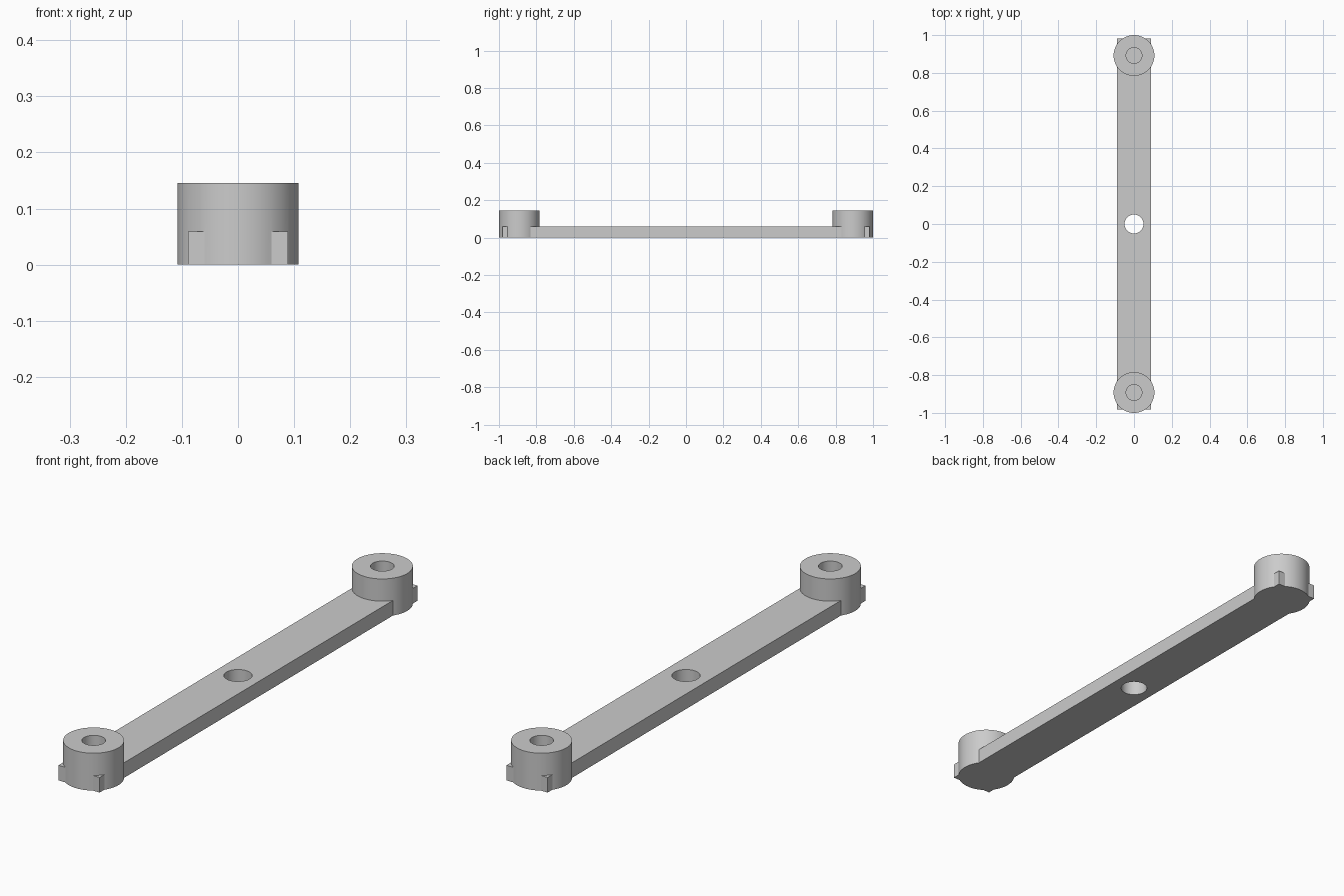
import bpy
import math

cube = bpy.data.objects.get("Cube")
if cube:
    bpy.data.objects.remove(cube, do_unlink=True)

# Main dimensions
BAR_WIDTH, BAR_LENGTH, BAR_HEIGHT = 0.178, 1.964, 0.059
BOSS_RADIUS, BOSS_HEIGHT, BOSS_Y = 0.108, 0.146, 0.892
BORE_RADIUS, CENTRE_RADIUS = 0.042, 0.05

grey = bpy.data.materials.new("light_grey")
grey.use_nodes = True
colour = (0.6, 0.6, 0.6, 1)
grey.diffuse_color = colour
grey.node_tree.nodes["Principled BSDF"].inputs["Base Color"].default_value = colour


def cylinder(name, radius, bottom, top, y=0):
    bpy.ops.mesh.primitive_cylinder_add(
        vertices=64, radius=radius, depth=top - bottom,
        location=(0, y, (bottom + top) / 2))
    obj = bpy.context.object
    obj.name = name
    obj.data.materials.append(grey)
    return obj


def combine(target, tool, operation):
    mod = target.modifiers.new(operation.lower(), "BOOLEAN")
    mod.operation = operation
    mod.solver = "EXACT"
    mod.object = tool
    bpy.ops.object.select_all(action="DESELECT")
    bpy.context.view_layer.objects.active = target
    target.select_set(True)
    bpy.ops.object.modifier_apply(modifier=mod.name)
    bpy.data.objects.remove(tool, do_unlink=True)


# Flat bar
bpy.ops.mesh.primitive_cube_add(size=1, location=(0, 0, BAR_HEIGHT / 2))
bar = bpy.context.object
bar.name = "link_bar"
bar.scale = (BAR_WIDTH, BAR_LENGTH, BAR_HEIGHT)
bpy.ops.object.transform_apply(location=True, rotation=False, scale=True)
bar.data.materials.append(grey)

# Round bosses at both ends, each with a blind bore
for side in (-1, 1):
    boss = cylinder("end_boss", BOSS_RADIUS, 0, BOSS_HEIGHT, side * BOSS_Y)
    combine(bar, boss, "UNION")
    bore = cylinder("bore_cutter", BORE_RADIUS, BAR_HEIGHT, BOSS_HEIGHT + 0.1, side * BOSS_Y)
    combine(bar, bore, "DIFFERENCE")

# Through hole in the middle
combine(bar, cylinder("centre_cutter", CENTRE_RADIUS, -0.1, 0.2), "DIFFERENCE")

bpy.ops.object.select_all(action="DESELECT")
bpy.context.view_layer.objects.active = bar
bar.select_set(True)
bpy.ops.object.shade_smooth_by_angle(angle=math.radians(30))
